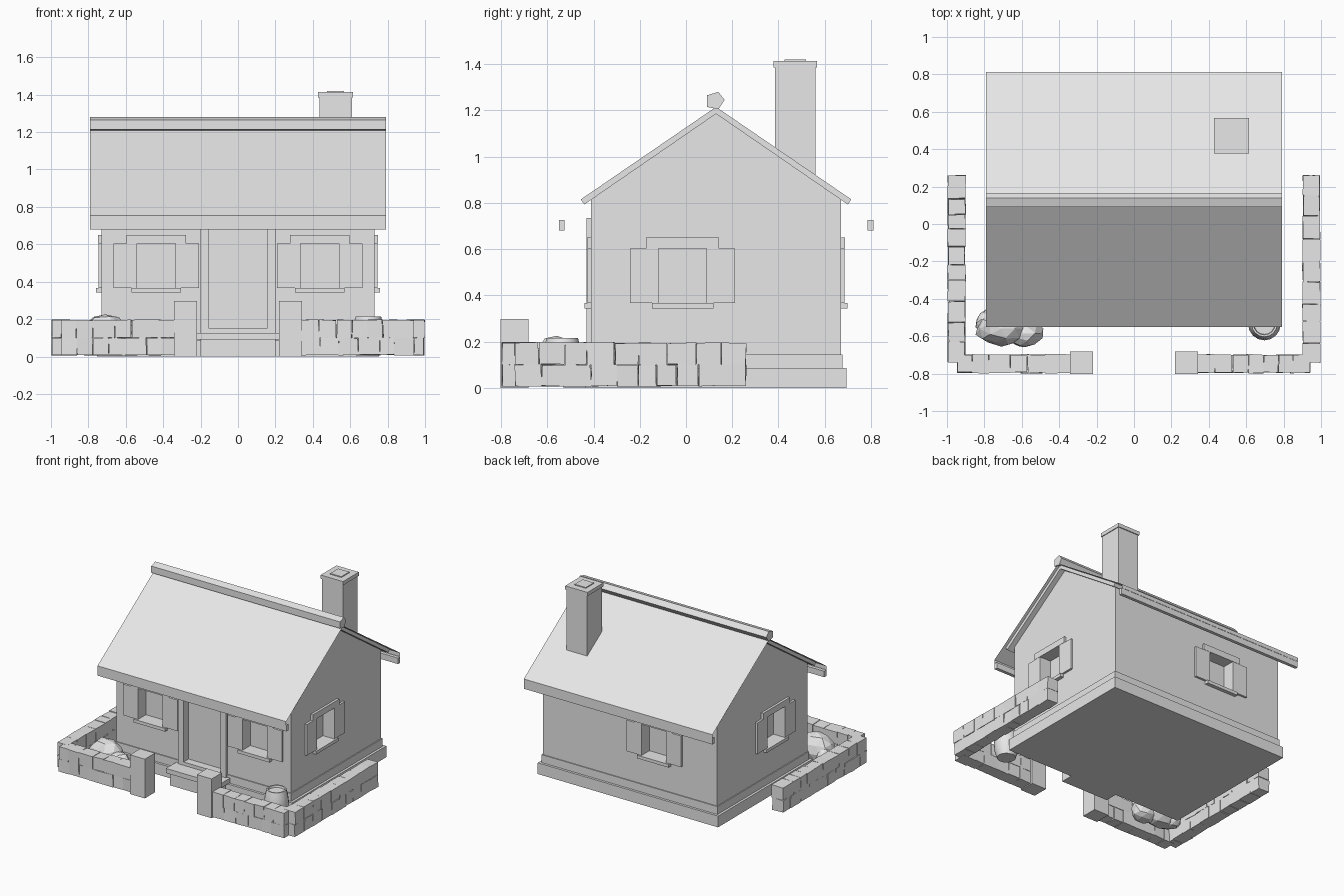
import bpy, bmesh, math, random
from mathutils import Vector

random.seed(4)
if "Cube" in bpy.data.objects:
    bpy.data.objects.remove(bpy.data.objects["Cube"])

grey = bpy.data.materials.new("plain_grey")
grey.use_nodes = True
grey.diffuse_color = (0.8, 0.8, 0.8, 1)
grey.node_tree.nodes["Principled BSDF"].inputs["Base Color"].default_value = (0.8, 0.8, 0.8, 1)


def finish(name, bm, closed=True):
    if closed:
        bmesh.ops.recalc_face_normals(bm, faces=bm.faces)
    mesh = bpy.data.meshes.new(name)
    bm.to_mesh(mesh)
    bm.free()
    mesh.materials.append(grey)
    obj = bpy.data.objects.new(name, mesh)
    bpy.context.collection.objects.link(obj)
    return obj


def add_box(bm, lo, hi, jitter=0):
    lo, hi = Vector(lo), Vector(hi)
    for v in bmesh.ops.create_cube(bm, size=1)["verts"]:
        v.co = (lo + hi) / 2 + v.co * (hi - lo)
        v.co += Vector([random.uniform(-jitter, jitter) for _ in range(3)])


def box(name, lo, hi):
    bm = bmesh.new()
    add_box(bm, lo, hi)
    return finish(name, bm)


def prism(name, profile, half):
    """Extrude a (y, z) outline along x."""
    bm = bmesh.new()
    face = bm.faces.new([bm.verts.new((-half, y, z)) for y, z in profile])
    new = bmesh.ops.extrude_face_region(bm, geom=[face])["geom"]
    for v in new:
        if isinstance(v, bmesh.types.BMVert):
            v.co.x = half
    return finish(name, bm)


def lathe(name, profile, centre, sides=16):
    bm = bmesh.new()
    rings = []
    for r, z in profile:
        rings.append([bm.verts.new((centre[0] + r * math.cos(i * math.tau / sides),
                                    centre[1] + r * math.sin(i * math.tau / sides), z))
                      for i in range(sides)])
    for a, b in zip(rings, rings[1:]):
        for i in range(sides):
            j = (i + 1) % sides
            bm.faces.new((a[i], a[j], b[j], b[i]))
    bm.faces.new(rings[0])
    bm.faces.new(rings[-1])
    return finish(name, bm)


# Walls and plinth
RIDGE = 0.13
walls = prism("walls", [(-0.41, 0.01), (0.67, 0.01), (0.67, 0.82), (RIDGE, 1.19), (-0.41, 0.82)], 0.73)
box("plinth", (-0.755, -0.435, 0), (0.755, 0.695, 0.085))
box("plinth_step", (-0.737, -0.417, 0.085), (0.737, 0.677, 0.145))

# Openings: (name, wall point, direction along the wall, outward direction)
X, Y = Vector((1, 0, 0)), Vector((0, 1, 0))
WINDOWS = [("front_left_window", (0.437, -0.41, 0), X, -Y),
           ("front_right_window", (-0.437, -0.41, 0), X, -Y),
           ("left_window", (0.73, -0.015, 0), Y, X),
           ("right_window", (-0.73, -0.015, 0), Y, -X),
           ("back_window", (-0.21, 0.67, 0), X, Y)]


def wall_box(bm, origin, along, out, u0, u1, z0, z1, d0, d1):
    a = Vector(origin) + along * u0 + out * d0 + Vector((0, 0, z0))
    b = Vector(origin) + along * u1 + out * d1 + Vector((0, 0, z1))
    add_box(bm, [min(p) for p in zip(a, b)], [max(p) for p in zip(a, b)])


cutter_bm = bmesh.new()
for name, origin, along, out in WINDOWS:
    wall_box(cutter_bm, origin, along, out, -0.103, 0.103, 0.365, 0.605, -0.08, 0.05)
    bm = bmesh.new()
    for s in (-1, 1):   # shutters
        u0, u1 = sorted((s * 0.103, s * 0.228))
        wall_box(bm, origin, along, out, u0, u1, 0.367, 0.603, -0.01, 0.016)
    wall_box(bm, origin, along, out, -0.158, 0.158, 0.603, 0.65, -0.01, 0.018)
    wall_box(bm, origin, along, out, -0.133, 0.133, 0.343, 0.367, -0.08, 0.028)
    finish(name + "_surround", bm)
add_box(cutter_bm, (-0.155, -0.5, 0.15), (0.155, -0.37, 0.69))
cutter = finish("opening_cutter", cutter_bm)
cutter.hide_render = True
cut = walls.modifiers.new("openings", "BOOLEAN")
cut.object, cut.solver = cutter, "EXACT"
bpy.context.view_layer.objects.active = walls
bpy.ops.object.modifier_apply(modifier=cut.name)
bpy.data.objects.remove(cutter)

# Door surround and entrance steps
bm = bmesh.new()
for s in (-1, 1):
    x0, x1 = sorted((s * 0.155, s * 0.2))
    add_box(bm, (x0, -0.43, 0.12), (x1, -0.4, 0.69))
add_box(bm, (-0.2, -0.43, 0.69), (0.2, -0.4, 0.735))
add_box(bm, (-0.155, -0.43, 0.12), (0.155, -0.37, 0.15))
finish("door_surround", bm)
box("lower_step", (-0.2, -0.53, 0), (0.2, -0.41, 0.09))
box("upper_step", (-0.225, -0.54, 0.09), (0.225, -0.41, 0.125))

# Roof: inner slabs, thin outer covering with a lip, eave boards, ridge
SLOPE, TOP = 0.684, 1.215


def roof_z(d):
    return TOP - SLOPE * d


for side, s in (("front", -1), ("back", 1)):
    prism(side + "_roof_slab",
          [(RIDGE, TOP), (RIDGE + s * 0.585, roof_z(0.585)),
           (RIDGE + s * 0.57, roof_z(0.585) - 0.022), (RIDGE, TOP - 0.03)], 0.77)
    bm = bmesh.new()
    rows = [(RIDGE, TOP + 0.004), (RIDGE + s * 0.682, 0.755), (RIDGE + s * 0.682, 0.725)]
    rows = [[bm.verts.new((x, y, z)) for x in (-0.79, 0.79)] for y, z in rows]
    for a, b in zip(rows, rows[1:]):
        quad = (a[0], b[0], b[1], a[1])
        bm.faces.new(quad if s < 0 else quad[::-1])
    finish(side + "_roof_covering", bm, closed=False)
    y0, y1 = sorted((RIDGE + s * 0.655, RIDGE + s * 0.68))
    box(side + "_eave_board", (-0.79, y0, 0.68), (0.79, y1, 0.725))
prism("ridge_beam", [(0.09, 1.265), (0.14, 1.28), (0.167, 1.245), (0.14, 1.205), (0.09, 1.215)], 0.79)

# Chimney
box("chimney_shaft", (0.435, 0.385, 0.85), (0.609, 0.56, 1.385))
box("chimney_cap", (0.428, 0.378, 1.385), (0.615, 0.567, 1.413))
box("chimney_flue", (0.475, 0.425, 1.4), (0.568, 0.52, 1.42))


# Garden wall of uneven stones laid in two courses
def stones(bm, start, end, lo, hi, axis):
    for z0, z1 in ((0.008, 0.1), (0.1, 0.195)):
        p = start
        while p < end - 0.01:
            q = p + random.uniform(0.075, 0.125)
            if end - q < 0.05:
                q = end
            depth = random.uniform(0, 0.005)
            if axis == "x":
                add_box(bm, (p, lo + depth, z0), (q - 0.002, hi - depth, z1), 0.003)
            else:
                add_box(bm, (lo + depth, p, z0), (hi - depth, q - 0.002, z1), 0.003)
            p = q


for side, s in (("left", 1), ("right", -1)):
    bm = bmesh.new()
    a, b = sorted((s * 0.34, s * 0.945))
    stones(bm, a, b, -0.797, -0.697, "x")
    a, b = sorted((s * 0.9, s * 0.997))
    stones(bm, -0.74, 0.262, a, b, "y")
    finish(side + "_garden_wall", bm)
    a, b = sorted((s * 0.218, s * 0.342))
    box(side + "_gate_post", (a, -0.803, 0), (b, -0.682, 0.297))

# Barrel by the left corner
barrel = lathe("barrel", [(0.065, 0.005), (0.082, 0.06), (0.087, 0.11), (0.08, 0.17), (0.068, 0.215),
                          (0.058, 0.215), (0.055, 0.2)], (0.697, -0.535))
for poly in barrel.data.polygons:
    poly.use_smooth = abs(poly.normal.z) < 0.7

# Faceted boulders by the right corner
for name, c, size in (("large_boulder", (-0.71, -0.56, 0.1), (0.14, 0.1, 0.13)),
                      ("small_boulder", (-0.585, -0.585, 0.08), (0.1, 0.08, 0.1)),
                      ("corner_boulder", (-0.79, -0.53, 0.07), (0.06, 0.07, 0.09))):
    bm = bmesh.new()
    for v in bmesh.ops.create_icosphere(bm, subdivisions=2, radius=1)["verts"]:
        co = v.co * random.uniform(0.88, 1.06)
        v.co = Vector([c[i] + co[i] * size[i] for i in range(3)])
        v.co.z = min(max(v.co.z, 0.005), 0.225)
    finish(name, bm)
